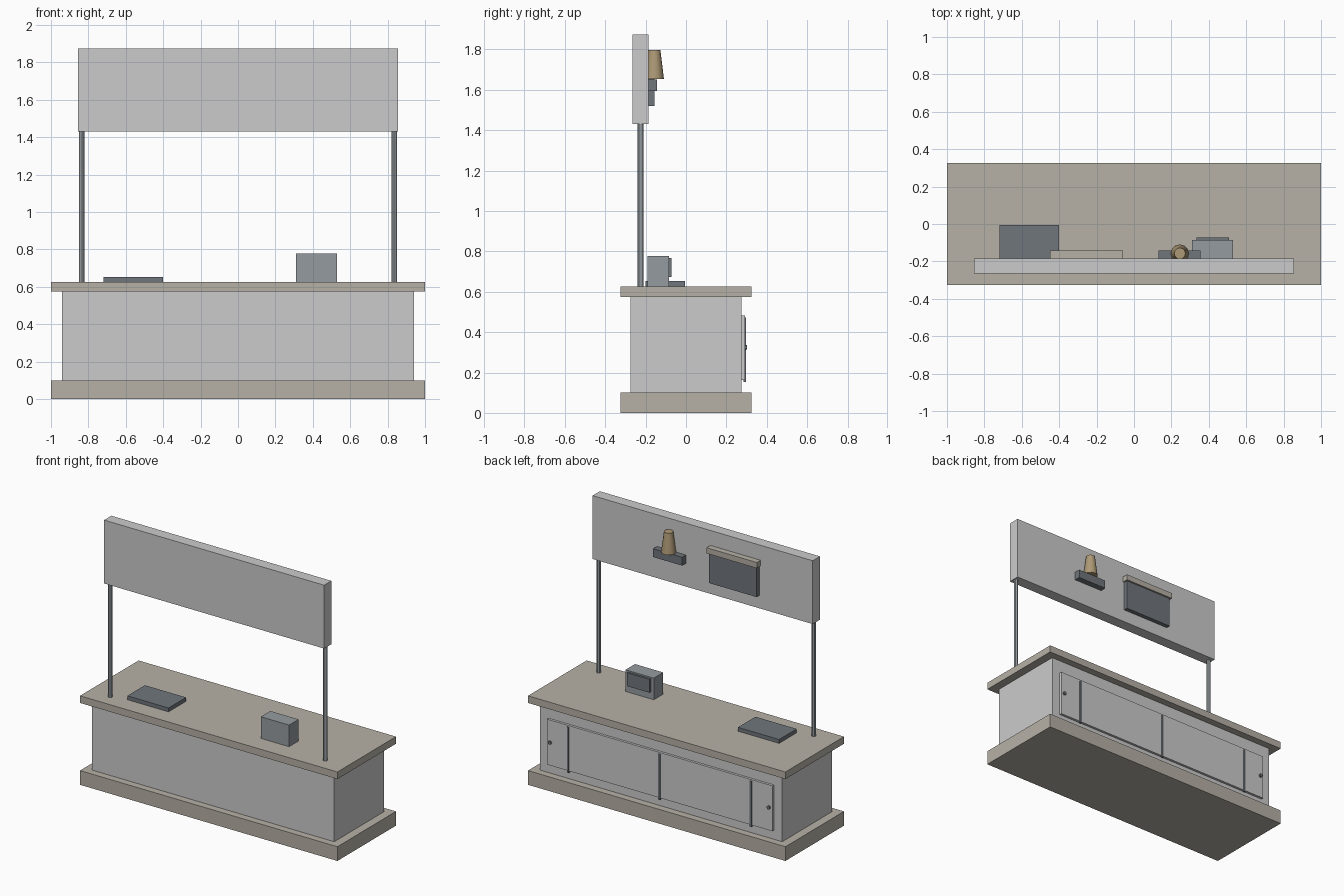
import bpy
from math import pi

if "Cube" in bpy.data.objects:
    bpy.data.objects.remove(bpy.data.objects["Cube"])


def material(name, r, g, b):
    m = bpy.data.materials.new(name)
    m.diffuse_color = (r, g, b, 1)
    m.use_nodes = True
    m.node_tree.nodes["Principled BSDF"].inputs["Base Color"].default_value = m.diffuse_color
    return m


STONE = material("warm_grey", 0.47, 0.44, 0.38)
DARK = material("dark_grey", 0.16, 0.18, 0.20)
STEEL = material("steel_grey", 0.30, 0.33, 0.35)
TAN = material("tan", 0.42, 0.32, 0.18)


def box(name, x, y, z, mat=None):
    """Box from (min, max) ranges on each axis."""
    bpy.ops.mesh.primitive_cube_add(
        size=1, location=[(a + b) / 2 for a, b in (x, y, z)])
    o = bpy.context.object
    o.name = name
    o.scale = [b - a for a, b in (x, y, z)]
    bpy.ops.object.transform_apply(location=False, rotation=False, scale=True)
    if mat:
        o.data.materials.append(mat)
    return o


def cone(name, loc, r1, r2, depth, mat, sides=12, rot=(0, 0, 0)):
    bpy.ops.mesh.primitive_cone_add(vertices=sides, radius1=r1, radius2=r2,
                                    depth=depth, location=loc, rotation=rot)
    o = bpy.context.object
    o.name = name
    o.data.materials.append(mat)
    bpy.ops.object.shade_smooth_by_angle()
    return o


# Counter
box("plinth", (-1, 1), (-.325, .325), (0, .1), STONE)
box("counter_body", (-.94, .94), (-.275, .275), (.1, .575))
box("counter_top", (-1, 1), (-.325, .325), (.575, .625), STONE)

# Storage doors on the back, with dividers and knobs
box("door_panel", (-.875, .875), (.27, .292), (.163, .482))
for i, x in enumerate((-.71, 0, .71)):
    box(f"door_divider_{i}", (x - .007, x + .007), (.285, .298), (.152, .472), DARK)
for side, s in (("left", -1), ("right", 1)):
    cone(f"door_knob_{side}", (s * .85, .296, .325), .012, .012, .014, DARK,
         rot=(pi / 2, 0, 0))
    # Posts carrying the header sign
    cone(f"post_{side}", (s * .835, -.225, 1.03), .014, .014, .82, STEEL)

# Header sign
box("header_sign", (-.855, .855), (-.265, -.185), (1.43, 1.875))

# Lamp on its bracket, back of the sign
box("lamp_bracket", (.13, .355), (-.186, -.143), (1.593, 1.652), DARK)
cone("lamp_shade", (.245, -.157, 1.725), .048, .03, .145, TAN)

# Roller screen, back of the sign
box("screen_header", (-.45, -.06), (-.186, -.143), (1.73, 1.77), STONE)
box("screen_panel", (-.44, -.07), (-.186, -.155), (1.52, 1.735), DARK)

# Items on the counter
box("tablet", (-.72, -.40), (-.2, -.005), (.625, .652), DARK)
box("terminal_body", (.31, .53), (-.19, -.085), (.625, .777), STEEL)
box("terminal_screen", (.333, .508), (-.087, -.072), (.673, .767), DARK)
